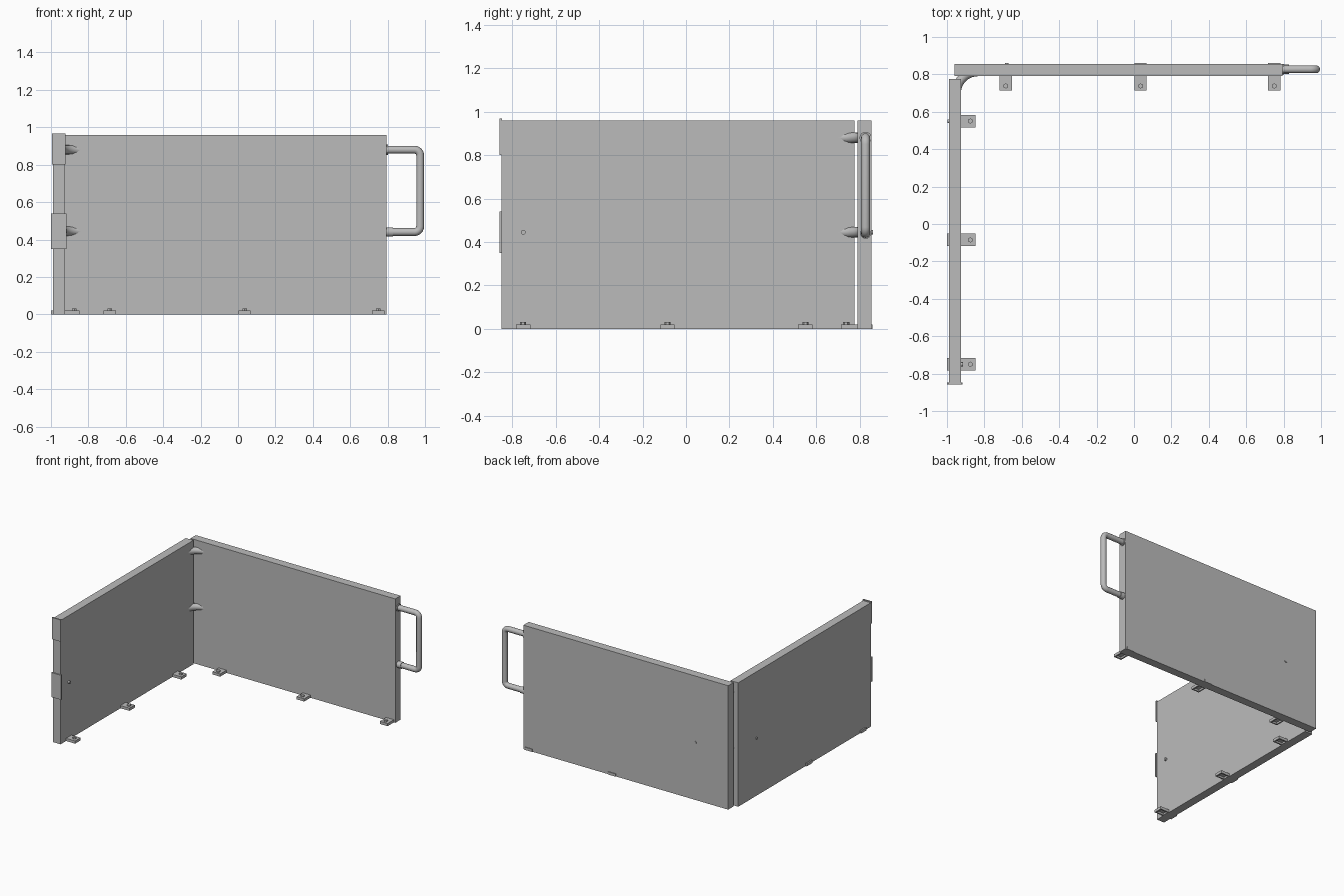
import bpy, bmesh, math
from mathutils import Vector

cube = bpy.data.objects.get("Cube")
if cube:
    bpy.data.objects.remove(cube, do_unlink=True)

grey = bpy.data.materials.new("plain grey")
grey.use_nodes = True
color = (0.5, 0.5, 0.5, 1)
grey.diffuse_color = color
grey.node_tree.nodes["Principled BSDF"].inputs["Base Color"].default_value = color


def add_object(name, bm):
    mesh = bpy.data.meshes.new(name)
    bmesh.ops.recalc_face_normals(bm, faces=bm.faces)
    bm.to_mesh(mesh)
    bm.free()
    mesh.materials.append(grey)
    obj = bpy.data.objects.new(name, mesh)
    bpy.context.collection.objects.link(obj)
    return obj


def smooth(obj):
    bpy.ops.object.select_all(action="DESELECT")
    obj.select_set(True)
    bpy.context.view_layer.objects.active = obj
    bpy.ops.object.shade_smooth_by_angle(angle=math.radians(40))


def box(name, lo, hi, recess=0):
    """Block between two corners, optionally hollowed from below."""
    lo, hi = Vector(lo), Vector(hi)
    bm = bmesh.new()
    bmesh.ops.create_cube(bm, size=1)
    for v in bm.verts:
        v.co = Vector((lo[i] + (v.co[i] + 0.5) * (hi[i] - lo[i]) for i in range(3)))
    if recess:
        bottom = min(bm.faces, key=lambda f: f.calc_center_median().z)
        bmesh.ops.inset_region(bm, faces=[bottom], thickness=0.015)
        floor = bmesh.ops.extrude_face_region(bm, geom=[bottom])
        bmesh.ops.translate(bm, vec=(0, 0, recess),
                            verts=[g for g in floor["geom"] if isinstance(g, bmesh.types.BMVert)])
        bmesh.ops.delete(bm, geom=[bottom], context="FACES")
    return add_object(name, bm)


def rod(name, start, axis, length, radius, sides=16):
    """Capped cylinder running from start along axis."""
    axis = Vector(axis)
    bm = bmesh.new()
    bmesh.ops.create_cone(bm, cap_ends=True, segments=sides, radius1=radius,
                          radius2=radius, depth=length)
    turn = Vector((0, 0, 1)).rotation_difference(axis)
    for v in bm.verts:
        v.co = turn @ v.co + Vector(start) + axis * length / 2
    obj = add_object(name, bm)
    smooth(obj)
    return obj


def tube(name, points, radius):
    """Bent round tube along a path."""
    curve = bpy.data.curves.new(name, "CURVE")
    curve.dimensions = "3D"
    curve.bevel_depth = radius
    curve.bevel_resolution = 4
    curve.use_fill_caps = True
    spline = curve.splines.new("POLY")
    spline.points.add(len(points) - 1)
    for p, co in zip(spline.points, points):
        p.co = (*co, 1)
    obj = bpy.data.objects.new(name, curve)
    bpy.context.collection.objects.link(obj)
    curve.materials.append(grey)
    bpy.ops.object.select_all(action="DESELECT")
    obj.select_set(True)
    bpy.context.view_layer.objects.active = obj
    bpy.ops.object.convert(target="MESH")
    smooth(bpy.context.view_layer.objects.active)


def arc(cx, cy, r, a0, a1, steps):
    angles = [math.radians(a0 + (a1 - a0) * i / steps) for i in range(steps + 1)]
    return [(cx + r * math.cos(a), cy + r * math.sin(a)) for a in angles]


# Two upright panels meeting at a corner
IN_X, OUT_X = -0.925, -0.99
IN_Y, OUT_Y = 0.79, 0.855
box("right_panel", (OUT_X, -0.85, 0), (IN_X, 0.775, 0.96))
box("back_panel", (-0.96, IN_Y, 0), (0.795, OUT_Y, 0.96))

# Bent tubes bridging the inner corner
LOW, HIGH = 0.445, 0.88
for label, z in (("lower", LOW), ("upper", HIGH)):
    path = [(x, y, z) for x, y in arc(-0.835, 0.7, 0.115, 180, 90, 16)]
    tube(label + "_corner_tube", path, 0.025)

# Handle at the free end of the back panel
HY, HX, BEND = 0.827, 0.974, 0.03
path = [(0.78, HY, HIGH)]
path += [(x, HY, z) for x, z in arc(HX - BEND, HIGH - BEND, BEND, 90, 0, 6)]
path += [(x, HY, z) for x, z in arc(HX - BEND, LOW - 0.005 + BEND, BEND, 0, -90, 6)]
path += [(0.78, HY, LOW - 0.005)]
tube("handle", path, 0.021)
rod("lower_handle_collar", (0.79, HY, LOW - 0.005), (1, 0, 0), 0.04, 0.025)
rod("upper_handle_collar", (0.79, HY, HIGH), (1, 0, 0), 0.012, 0.028)

# Floor brackets with a bolt head each
H, W = 0.021, 0.033
for i, y in enumerate((0.55, -0.085, -0.75)):
    box(f"right_bracket_{i}", (IN_X - 0.005, y - W, 0), (-0.848, y + W, H), 0.014)
    rod(f"right_bracket_bolt_{i}", (-0.875, y, H - 0.002), (0, 0, 1), 0.013, 0.014, 6)
    if i:
        box(f"right_bracket_lip_{i}", (-1, y - W, 0), (OUT_X + 0.005, y + W, H))
for i, x in enumerate((-0.685, 0.035, 0.75)):
    box(f"back_bracket_{i}", (x - W, 0.713, 0), (x + W, IN_Y + 0.005, H), 0.014)
    rod(f"back_bracket_bolt_{i}", (x, 0.738, H - 0.002), (0, 0, 1), 0.013, 0.014, 6)
    if i:
        box(f"back_bracket_lip_{i}", (x - W, OUT_Y - 0.005, 0), (x + W, 0.86, H))

# Channel plates wrapped round the front edge of the right panel
for label, z0, z1, out in (("lower", 0.35, 0.54, 0.009), ("upper", 0.8, 0.968, 0.004)):
    box(label + "_edge_plate", (OUT_X - out, -0.859, z0), (IN_X + out, -0.848, z1))

# Small fixing pins
rod("inner_pin", (IN_X - 0.01, -0.75, LOW), (1, 0, 0), 0.022, 0.011)
rod("right_outer_pin", (OUT_X + 0.01, 0.55, LOW), (-1, 0, 0), 0.016, 0.01)
rod("back_outer_pin", (-0.68, OUT_Y - 0.01, LOW), (0, 1, 0), 0.016, 0.01)
